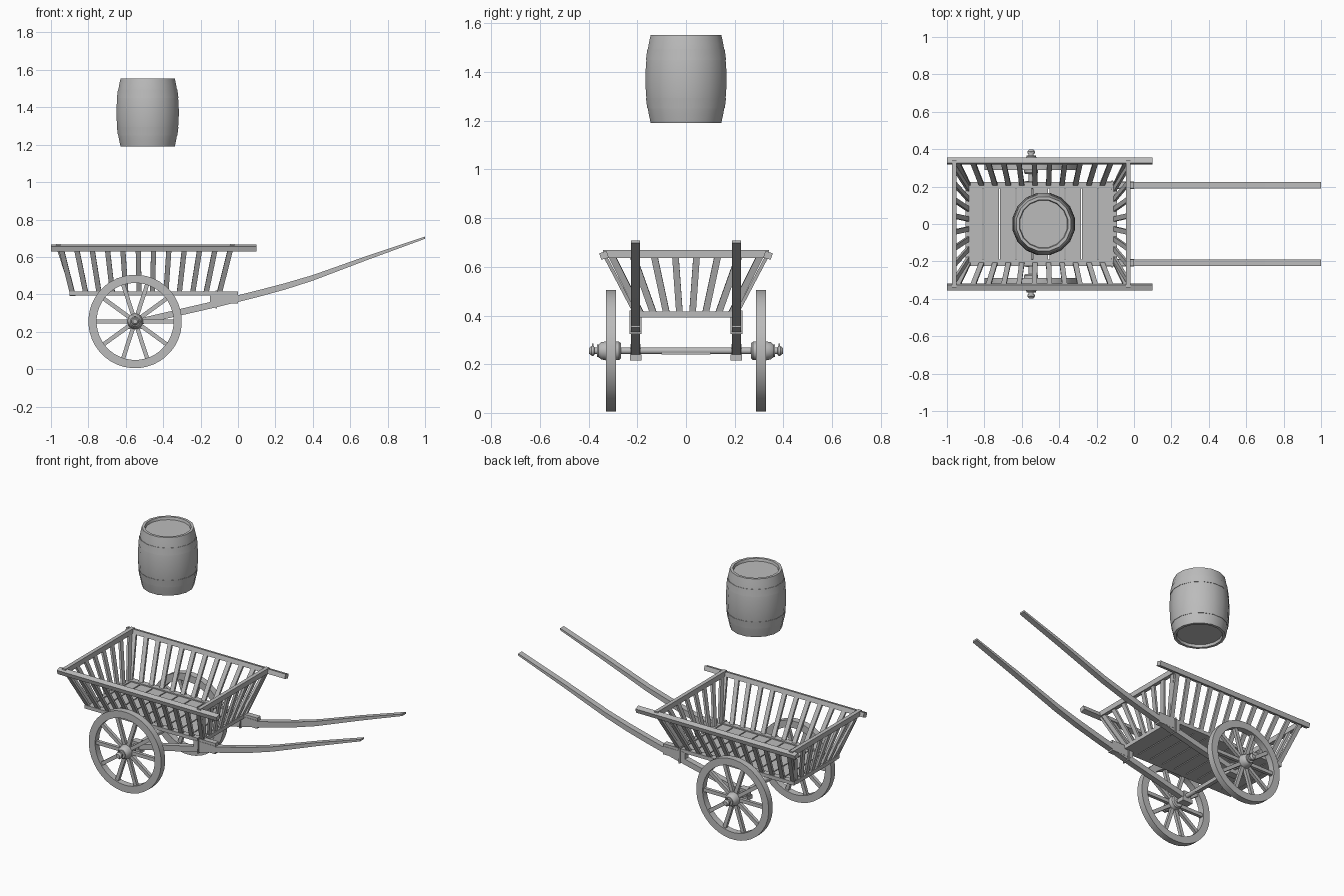
import bpy, bmesh, math, random
from mathutils import Vector, Matrix

random.seed(4)
if "Cube" in bpy.data.objects:
    bpy.data.objects.remove(bpy.data.objects["Cube"])

wood = bpy.data.materials.new("weathered_grey")
wood.use_nodes = True
GREY = (0.5, 0.5, 0.5, 1)
wood.diffuse_color = GREY
wood.node_tree.nodes["Principled BSDF"].inputs["Base Color"].default_value = GREY


def finish(name, bm, smooth=False):
    bmesh.ops.remove_doubles(bm, verts=bm.verts, dist=1e-5)
    bmesh.ops.recalc_face_normals(bm, faces=bm.faces)
    mesh = bpy.data.meshes.new(name)
    bm.to_mesh(mesh)
    bm.free()
    mesh.materials.append(wood)
    ob = bpy.data.objects.new(name, mesh)
    bpy.context.collection.objects.link(ob)
    if smooth:
        bpy.ops.object.select_all(action='DESELECT')
        ob.select_set(True)
        bpy.context.view_layer.objects.active = ob
        bpy.ops.object.shade_smooth_by_angle(angle=math.radians(35))


def loft(bm, rings, closed=False):
    """Skin rings of points, capping the ends unless the loft is closed."""
    rows = [[bm.verts.new(p) for p in r] for r in rings]
    n = len(rows[0])
    for i in range(len(rows) if closed else len(rows) - 1):
        a, b = rows[i], rows[(i + 1) % len(rows)]
        for j in range(n):
            k = (j + 1) % n
            bm.faces.new((a[j], a[k], b[k], b[j]))
    if not closed:
        bm.faces.new(rows[0])
        bm.faces.new(rows[-1])


def section(p, side, up, w, h):
    return [p + side * (w / 2 * i) + up * (h / 2 * j)
            for i, j in ((-1, -1), (1, -1), (1, 1), (-1, 1))]


def beam(bm, a, b, side, w, h):
    """Square timber from a to b, w wide along side and h thick."""
    a, b, side = Vector(a), Vector(b), Vector(side)
    d = (b - a).normalized()
    side = (side - d * side.dot(d)).normalized()
    up = d.cross(side)
    loft(bm, [section(p, side, up, w, h) for p in (a, b)])


def box(bm, lo, hi):
    lo, hi = Vector(lo), Vector(hi)
    m = Matrix.Translation((lo + hi) / 2) @ Matrix.Diagonal((*(hi - lo), 1))
    bmesh.ops.create_cube(bm, size=1, matrix=m)


def revolve(bm, profile, place, segs, closed=False):
    """Turn (radius, distance) pairs around an axis; place maps to the model."""
    loft(bm, [[place(r * math.cos(t), r * math.sin(t), d)
               for t in (math.tau * (k + 0.5) / segs for k in range(segs))]
              for r, d in profile], closed)


X, Y, Z = Vector((1, 0, 0)), Vector((0, 1, 0)), Vector((0, 0, 1))
AX, AZ = -0.55, 0.255

# Wheels, hubs and linchpins
for s, label in ((1, "left"), (-1, "right")):
    def place(a, b, d):
        return Vector((AX + a, s * d, AZ + b))
    bm = bmesh.new()
    revolve(bm, [(0.25, 0.288), (0.25, 0.328), (0.206, 0.328), (0.206, 0.288)],
            place, 40, True)
    finish(label + "_wheel_rim", bm, True)

    bm = bmesh.new()
    for k in range(10):
        t = math.tau * k / 10
        d = Vector((math.cos(t), 0, math.sin(t)))
        c = Vector((AX, s * 0.308, AZ))
        beam(bm, c + d * 0.02, c + d * 0.212, Y, 0.02, 0.022)
    finish(label + "_wheel_spokes", bm)

    bm = bmesh.new()
    revolve(bm, [(0, 0.268), (0.032, 0.268), (0.038, 0.275), (0.038, 0.29),
                 (0.042, 0.296), (0.042, 0.32), (0.038, 0.335), (0.036, 0.348),
                 (0.026, 0.36), (0.026, 0.366), (0, 0.366)], place, 20)
    revolve(bm, [(0, 0.36), (0.014, 0.36), (0.014, 0.376), (0.02, 0.378),
                 (0.02, 0.388), (0.012, 0.398), (0, 0.398)], place, 16)
    finish(label + "_wheel_hub", bm, True)

    bm = bmesh.new()
    beam(bm, (AX, s * 0.384, AZ - 0.022), (AX, s * 0.384, AZ + 0.03), X, 0.006, 0.006)
    finish(label + "_linchpin", bm)

# Axle with its stiffening bar
bm = bmesh.new()
revolve(bm, [(0.014, -0.3), (0.014, 0.3)],
        lambda a, b, d: Vector((AX + a, d, AZ + b)), 14)
finish("axle", bm, True)
bm = bmesh.new()
box(bm, (AX - 0.012, -0.1, 0.239), (AX + 0.012, 0.1, 0.252))
finish("axle_bar", bm)

# Pulling shafts, bent slightly and thinner at the tips
path = [(-0.58, 0.242, 0.034), (-0.11, 0.35, 0.036), (0.1, 0.402, 0.036),
        (0.25, 0.442, 0.034), (0.4, 0.488, 0.03), (0.7, 0.598, 0.022), (1, 0.703, 0.012)]
for s, label in ((1, "left"), (-1, "right")):
    y = s * 0.207
    bm = bmesh.new()
    loft(bm, [section(Vector((x, y, z)), Y, Z, 0.036, h) for x, z, h in path])
    finish(label + "_shaft", bm)
    bm = bmesh.new()
    box(bm, (AX - 0.035, y - 0.024, 0.215), (AX + 0.035, y + 0.024, 0.24))
    box(bm, (AX - 0.025, y - 0.021, 0.235), (AX + 0.025, y + 0.021, 0.282))
    finish(label + "_axle_block", bm)
    # Spacer between bed and shaft, with an iron strap round it
    bm = bmesh.new()
    box(bm, (-0.15, y - 0.019, 0.35), (0, y + 0.019, 0.4))
    finish(label + "_shaft_spacer", bm)
    bm = bmesh.new()
    box(bm, (-0.12, y - 0.025, 0.325), (-0.112, y + 0.025, 0.42))
    finish(label + "_shaft_strap", bm)

    # Bed rail and top rail
    bm = bmesh.new()
    beam(bm, (-0.9, y, 0.405), (0, y, 0.405), Y, 0.034, 0.022)
    finish(label + "_bed_rail", bm)
    bm = bmesh.new()
    lean = Vector((0, s * 0.95, -0.3))
    beam(bm, (-1, s * 0.337, 0.647), (0.1, s * 0.337, 0.647), lean, 0.032, 0.028)
    finish(label + "_top_rail", bm)

    # Side slats fanning outwards
    bm = bmesh.new()
    for k in range(12):
        f = k / 11
        beam(bm, (-0.885 + 0.785 * f, s * 0.207, 0.405),
             (-0.945 + 0.905 * f, s * 0.332, 0.642), X, 0.027, 0.014)
    finish(label + "_side_slats", bm)

# End frames with slats
for label, low, high in (("back", -0.885, -0.962), ("front", -0.105, -0.032)):
    bm = bmesh.new()
    beam(bm, (high, -0.34, 0.653), (high, 0.34, 0.653), X, 0.024, 0.032)
    finish(label + "_top_crossbar", bm)
    bm = bmesh.new()
    beam(bm, (low, -0.195, 0.404), (low, 0.195, 0.404), X, 0.03, 0.024)
    finish(label + "_bed_crossbar", bm)
    bm = bmesh.new()
    for k in range(8):
        f = k / 7 * 2 - 1
        beam(bm, (low, 0.185 * f, 0.405), (high, 0.305 * f, 0.645), Y, 0.027, 0.014)
    finish(label + "_end_slats", bm)

# Floor planks with narrow gaps
bm = bmesh.new()
pitch = 0.79 / 9
for k in range(9):
    x = -0.895 + pitch * k
    e = random.uniform(0.192, 0.2)
    box(bm, (x + 0.003, -e, 0.394), (x + pitch - 0.003, e, 0.409))
finish("floor_planks", bm)


# Barrel floating above the cart, with recessed lids
BX, BZ = -0.483, 1.372


def barrel_place(a, b, d):
    return Vector((BX + a, b, BZ + d))


def bulge(d):
    return 0.17 - 0.022 * (d / 0.181) ** 2


heights = [0.181 * (k / 5 - 1) for k in range(11)]
bm = bmesh.new()
revolve(bm, [(0, -0.165), (0.128, -0.165), (0.132, -0.181)]
        + [(bulge(d), d) for d in heights]
        + [(0.132, 0.181), (0.128, 0.165), (0, 0.165)], barrel_place, 16)
finish("barrel", bm, True)
for label, mid in (("lower", -0.1), ("upper", 0.1)):
    a, b = mid - 0.022, mid + 0.022
    bm = bmesh.new()
    revolve(bm, [(bulge(a) - 0.005, a), (bulge(a) + 0.002, a),
                 (bulge(b) + 0.002, b), (bulge(b) - 0.005, b)], barrel_place, 16, True)
    finish(label + "_barrel_hoop", bm, True)
